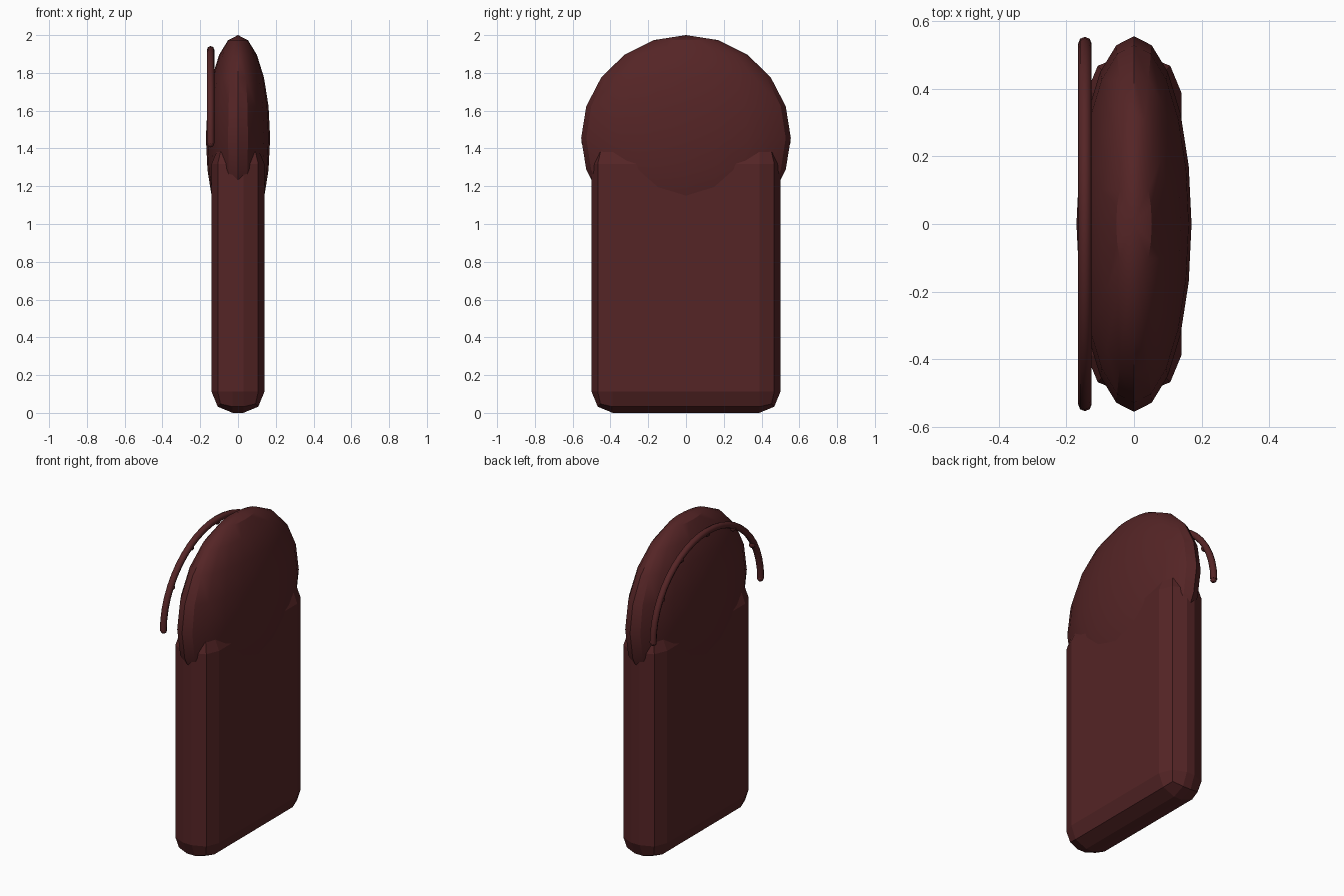
import bpy
import math

cube = bpy.data.objects.get("Cube")
if cube:
    bpy.data.objects.remove(cube, do_unlink=True)

# Single dark maroon colour
COLOUR = (0.09, 0.018, 0.019, 1.0)
maroon = bpy.data.materials.new("dark_maroon")
maroon.use_nodes = True
maroon.diffuse_color = COLOUR
maroon.node_tree.nodes["Principled BSDF"].inputs["Base Color"].default_value = COLOUR


def finish(name, smooth):
    obj = bpy.context.object
    obj.name = name
    bpy.ops.object.transform_apply(location=False, rotation=False, scale=True)
    obj.data.materials.append(maroon)
    if smooth:
        bpy.ops.object.shade_smooth_by_angle(angle=math.radians(30))
    return obj


# Tall slab body with chamfered edges
HEIGHT = 1.43
bpy.ops.mesh.primitive_cube_add(size=1, location=(0, 0, HEIGHT / 2))
bpy.context.object.scale = (0.28, 1.0, HEIGHT)
body = finish("body", False)
bevel = body.modifiers.new("rounded_edges", 'BEVEL')
bevel.width = 0.112
bevel.segments = 2

# Flattened rounded top
bpy.ops.mesh.primitive_uv_sphere_add(segments=20, ring_count=10, radius=1,
                                     location=(0, 0, 1.455))
bpy.context.object.scale = (0.17, 0.555, 0.545)
finish("domed_top", True)

# Arched rod on one side of the top
ROD_X, ROD_Z, ROD_RY, ROD_RZ, ROD_R = -0.145, 1.425, 0.533, 0.497, 0.02


def arch_point(angle, inset=0.0):
    return (ROD_X, (ROD_RY - inset) * math.cos(angle),
            ROD_Z + (ROD_RZ - inset) * math.sin(angle))


STEPS = 24
curve = bpy.data.curves.new("arched_rod", 'CURVE')
curve.dimensions = '3D'
curve.bevel_depth = ROD_R
curve.bevel_resolution = 2
curve.use_fill_caps = True
spline = curve.splines.new('POLY')
spline.points.add(STEPS)
for i, point in enumerate(spline.points):
    point.co = (*arch_point(math.pi * i / STEPS), 1)
    point.radius = 1
spline.use_smooth = True
curve.materials.append(maroon)
rod = bpy.data.objects.new("arched_rod", curve)
bpy.context.collection.objects.link(rod)

# Small studs along the inside of the rod
STUDS = 6
for i in range(STUDS + 1):
    inset = 0.015 if 0 < i < STUDS else 0.003
    bpy.ops.mesh.primitive_uv_sphere_add(segments=10, ring_count=6, radius=0.019,
                                         location=arch_point(math.pi * i / STUDS, inset))
    finish(f"rod_stud_{i + 1}", True)
